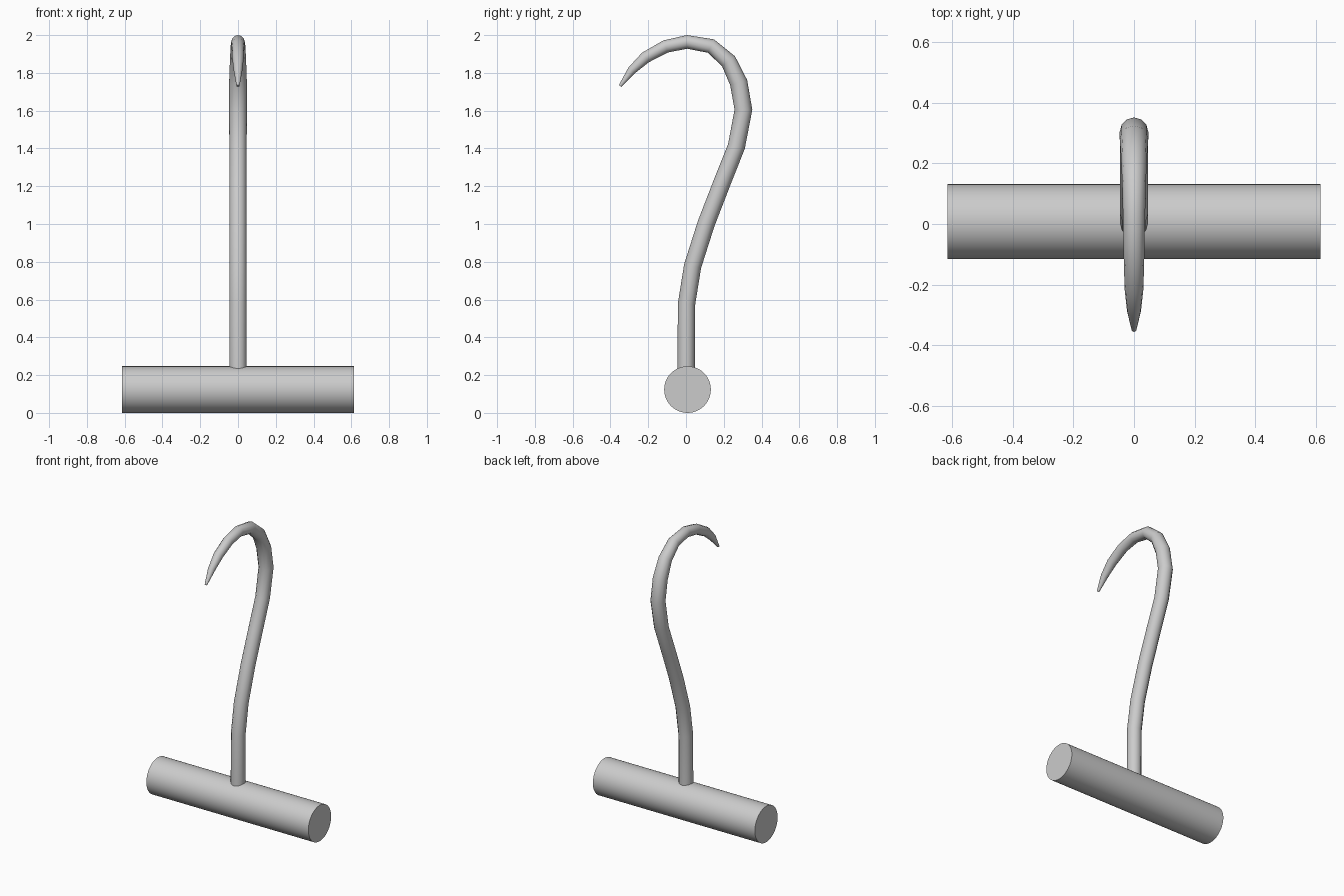
import bpy, bmesh, math
from mathutils import Vector

if "Cube" in bpy.data.objects:
    bpy.data.objects.remove(bpy.data.objects["Cube"])

# Handle: a plain round bar along x
bpy.ops.mesh.primitive_cylinder_add(vertices=48, radius=0.1235, depth=1.23,
                                    location=(0, 0.008, 0.1235),
                                    rotation=(0, math.pi / 2, 0))
handle = bpy.context.object
handle.name = "handle"
bpy.ops.object.shade_smooth_by_angle(angle=math.radians(40))

# Hook: round section lofted along a path of (y, z, radius), tapering to the tip
PATH = [(0.0, 0.15, 0.046), (0.003, 0.578, 0.046), (0.035, 0.777, 0.046),
        (0.107, 1.003, 0.046), (0.188, 1.212, 0.046), (0.267, 1.411, 0.046),
        (0.304, 1.605, 0.047), (0.279, 1.748, 0.047), (0.225, 1.862, 0.043),
        (0.132, 1.942, 0.039), (0.006, 1.964, 0.036), (-0.108, 1.940, 0.034),
        (-0.214, 1.882, 0.031), (-0.287, 1.814, 0.023), (-0.349, 1.731, 0.008)]
SIDES = 12

bm = bmesh.new()
pts = [Vector((0, y, z)) for y, z, r in PATH]
rings = []
for i, p in enumerate(pts):
    # tangent is the bisector of the two neighbouring segments
    before = (p - pts[i - 1]).normalized() if i else Vector()
    after = (pts[i + 1] - p).normalized() if i < len(pts) - 1 else Vector()
    t = (before + after).normalized()
    side = Vector((1, 0, 0))
    up = t.cross(side)
    r = PATH[i][2]
    ring = []
    for k in range(SIDES):
        a = 2 * math.pi * k / SIDES
        ring.append(bm.verts.new(p + r * (math.cos(a) * side + math.sin(a) * up)))
    rings.append(ring)
for lo, hi in zip(rings, rings[1:]):
    for k in range(SIDES):
        n = (k + 1) % SIDES
        bm.faces.new((lo[k], lo[n], hi[n], hi[k]))
bm.faces.new(rings[0])
bm.faces.new(rings[-1])
bmesh.ops.recalc_face_normals(bm, faces=bm.faces)
mesh = bpy.data.meshes.new("hook")
bm.to_mesh(mesh)
bm.free()
hook = bpy.data.objects.new("hook", mesh)
bpy.context.collection.objects.link(hook)
bpy.ops.object.select_all(action='DESELECT')
hook.select_set(True)
bpy.context.view_layer.objects.active = hook
bpy.ops.object.shade_smooth_by_angle(angle=math.radians(50))
